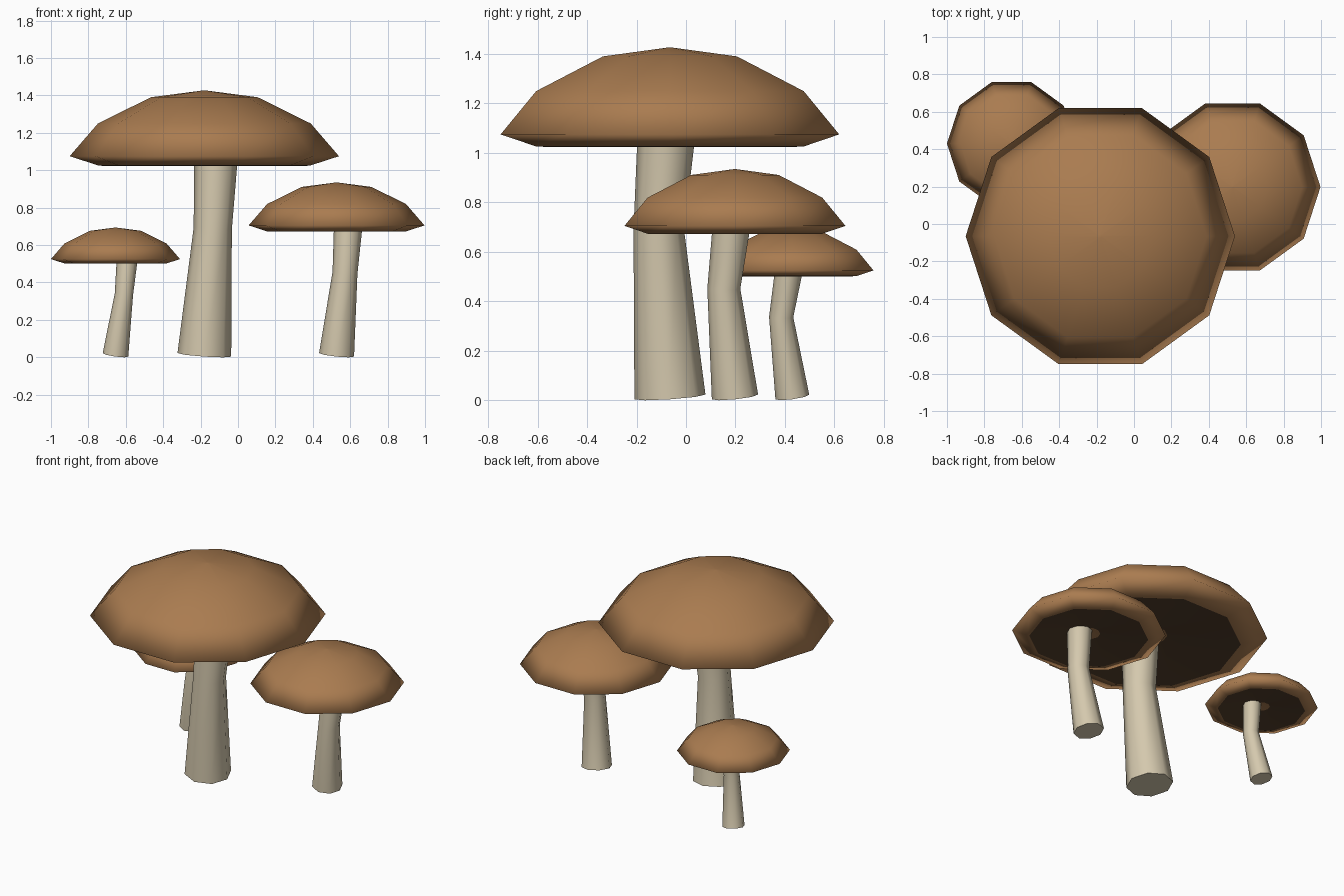
import bpy, bmesh, math
from mathutils import Vector

if "Cube" in bpy.data.objects:
    bpy.data.objects.remove(bpy.data.objects["Cube"])


def material(name, rgb):
    m = bpy.data.materials.new(name)
    m.diffuse_color = (*rgb, 1)
    m.use_nodes = True
    m.node_tree.nodes["Principled BSDF"].inputs["Base Color"].default_value = m.diffuse_color
    return m


CAP = material("cap_brown", (0.40, 0.20, 0.08))
GILL = material("gill_dark", (0.09, 0.05, 0.025))
STEM = material("stem_cream", (0.66, 0.58, 0.42))


def loft(name, rings, mat, close_start=True, close_end=True, angle=180):
    """Bridge a list of point rings into one skin."""
    bm = bmesh.new()
    loops = [[bm.verts.new(p) for p in ring] for ring in rings]
    n = len(loops[0])
    for a, b in zip(loops, loops[1:]):
        for i in range(n):
            j = (i + 1) % n
            bm.faces.new((a[i], a[j], b[j], b[i]))
    if close_start:
        bm.faces.new(loops[0][::-1])
    if close_end:
        bm.faces.new(loops[-1])
    bmesh.ops.recalc_face_normals(bm, faces=bm.faces)
    mesh = bpy.data.meshes.new(name)
    bm.to_mesh(mesh)
    bm.free()
    mesh.materials.append(mat)
    ob = bpy.data.objects.new(name, mesh)
    bpy.context.collection.objects.link(ob)
    bpy.ops.object.select_all(action='DESELECT')
    ob.select_set(True)
    bpy.context.view_layer.objects.active = ob
    bpy.ops.object.shade_smooth_by_angle(angle=math.radians(angle))
    return ob


def ring(center, radius, sides, axis=Vector((0, 0, 1))):
    q = Vector((0, 0, 1)).rotation_difference(axis)
    return [center + q @ Vector((radius * math.cos(math.tau * i / sides),
                                 radius * math.sin(math.tau * i / sides), 0))
            for i in range(sides)]


def mushroom(label, x, y, r, rim):
    # cap: ten-sided dome with an undercut rim
    profile = [(0.15, -0.002), (0.79, -0.068), (1.0, 0.0), (0.79, 0.243),
               (0.396, 0.438), (0.012, 0.488)]
    loft(label + "_cap",
         [ring(Vector((x, y, rim + h * r)), f * r, 10) for f, h in profile], CAP)

    # gills: dark shallow underside with a small open centre
    gills = [(0.15, -0.008), (0.775, -0.072)]
    g = loft(label + "_gills",
             [ring(Vector((x, y, rim + h * r)), f * r, 10) for f, h in gills],
             GILL, False, False)
    for p in g.data.polygons:
        if p.normal.z > 0:
            g.data.flip_normals()
            break

    # stem: leaning eight-sided tube, narrow at the middle
    pts = [Vector((x, y, 0.013)),
           Vector((x + 0.045, y - 0.045, 0.64 * rim)),
           Vector((x + 0.063, y - 0.013, rim + 0.02 * r))]
    d0 = (pts[1] - pts[0]).normalized()
    d1 = (pts[2] - pts[1]).normalized()
    axes = [d0, (d0 + d1).normalized(), d1]
    loft(label + "_stem",
         [ring(p, f * r, 8, a) for p, f, a in zip(pts, (0.2, 0.142, 0.163), axes)],
         STEM, angle=60)


mushroom("large", -0.18, -0.065, 0.72, 1.075)
mushroom("medium", 0.527, 0.198, 0.47, 0.705)
mushroom("small", -0.655, 0.43, 0.345, 0.525)
